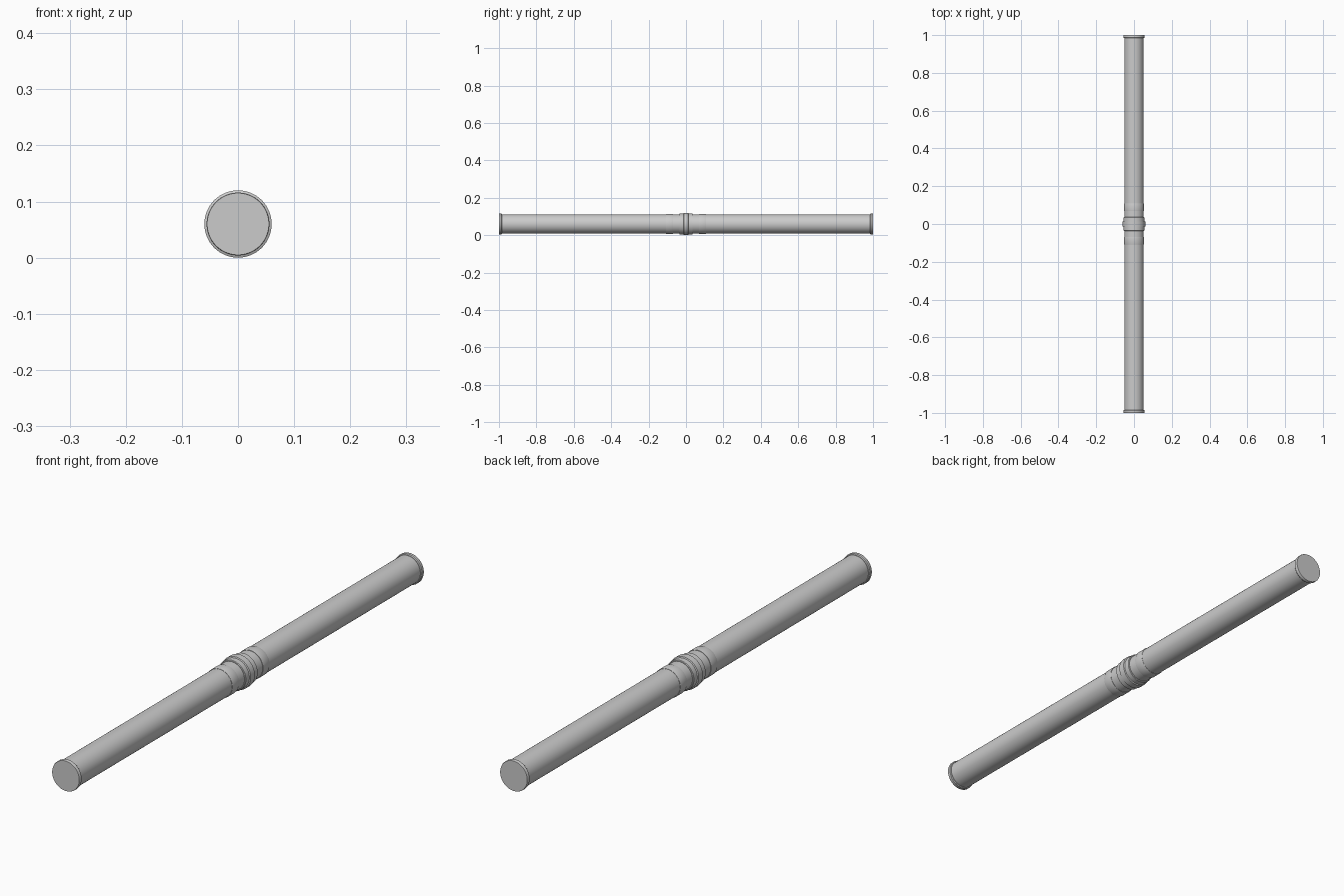
import bpy, bmesh, math

if "Cube" in bpy.data.objects:
    bpy.data.objects.remove(bpy.data.objects["Cube"])

AXIS_Z = 0.06
SIDES = 64


def lathe(name, profile):
    """Closed solid of revolution about the y axis; profile is (y, radius)."""
    bm = bmesh.new()
    rings = []
    for y, r in profile:
        rings.append([bm.verts.new((r * math.cos(2 * math.pi * i / SIDES), y,
                                    r * math.sin(2 * math.pi * i / SIDES)))
                      for i in range(SIDES)])
    for a, b in zip(rings, rings[1:]):
        for i in range(SIDES):
            j = (i + 1) % SIDES
            bm.faces.new((a[i], b[i], b[j], a[j]))
    bm.faces.new(rings[0])
    bm.faces.new(rings[-1])
    bmesh.ops.recalc_face_normals(bm, faces=bm.faces)
    mesh = bpy.data.meshes.new(name)
    bm.to_mesh(mesh)
    bm.free()
    obj = bpy.data.objects.new(name, mesh)
    obj.location.z = AXIS_Z
    bpy.context.collection.objects.link(obj)
    bpy.ops.object.select_all(action='DESELECT')
    obj.select_set(True)
    bpy.context.view_layer.objects.active = obj
    bpy.ops.object.shade_smooth_by_angle(angle=math.radians(30))


# Main shaft
lathe("shaft", [(-0.99, 0.0515), (0.99, 0.0515)])

# Mirrored parts: end caps and grip sleeves
for s, side in ((-1, "front"), (1, "back")):
    lathe(side + "_end_cap", [(s * 0.985, 0.0535), (s * 0.988, 0.056),
                              (s * 0.998, 0.056), (s * 1.0, 0.055)])
    lathe(side + "_sleeve", [(s * 0.07, 0.053), (s * 0.073, 0.0535),
                             (s * 0.105, 0.0535), (s * 0.108, 0.0525)])

# Central stepped joint
half = [(0.036, 0.0535), (0.034, 0.056), (0.014, 0.056), (0.012, 0.06)]
lathe("centre_joint", [(-y, r) for y, r in half] + [(y, r) for y, r in reversed(half)])
